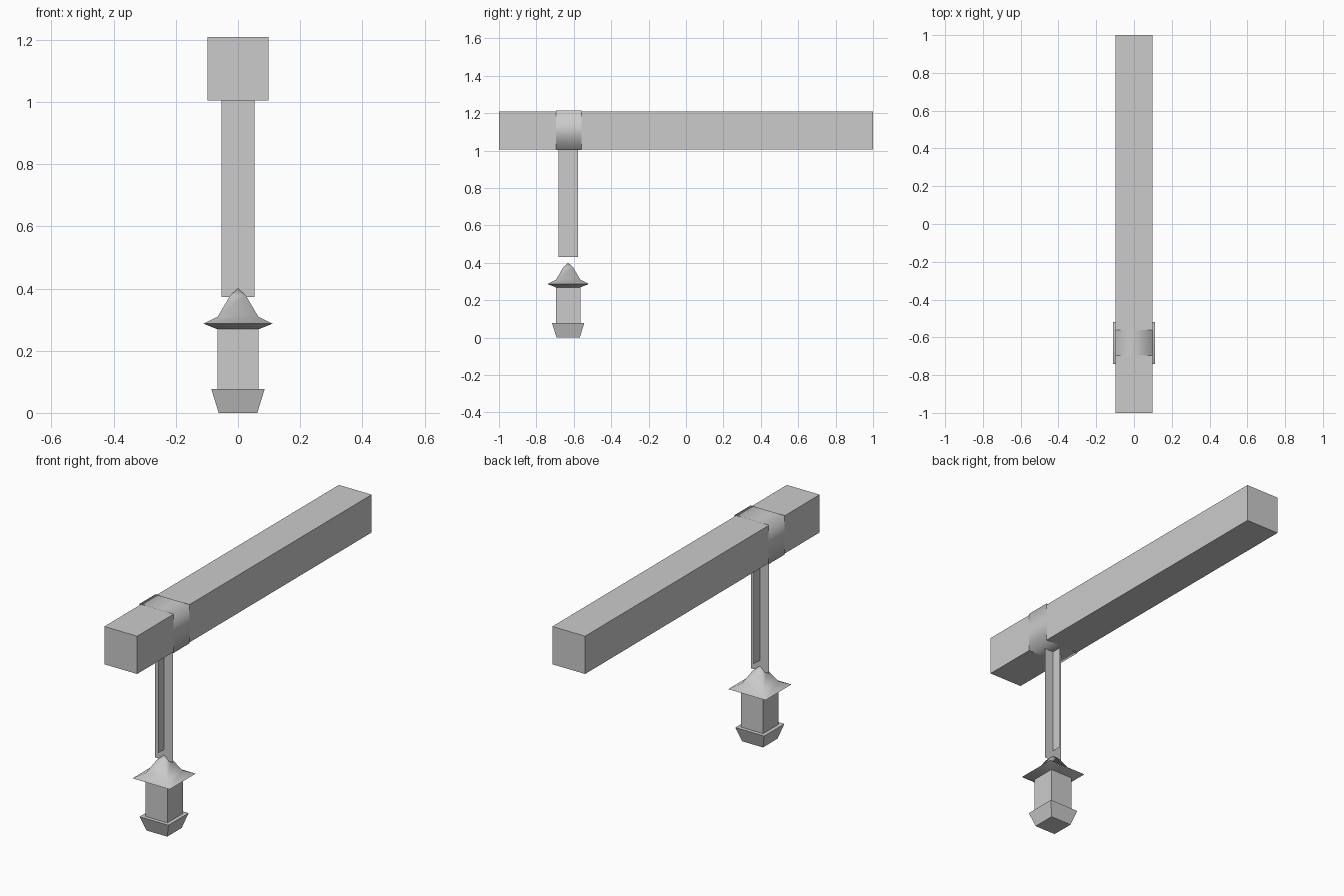
import bpy
import bmesh
from math import radians

cube = bpy.data.objects.get("Cube")
if cube:
    bpy.data.objects.remove(cube, do_unlink=True)

HANG_Y = -0.63  # where the lantern hangs along the beam

grey = bpy.data.materials.new("plain grey")
grey.use_nodes = True
COLOUR = (0.6, 0.6, 0.6, 1)
grey.diffuse_color = COLOUR
grey.node_tree.nodes["Principled BSDF"].inputs["Base Color"].default_value = COLOUR


def finish(name, bm, location, smooth_angle=None):
    """Turn a bmesh into a named, coloured object."""
    mesh = bpy.data.meshes.new(name)
    bm.to_mesh(mesh)
    bm.free()
    mesh.materials.append(grey)
    obj = bpy.data.objects.new(name, mesh)
    obj.location = location
    bpy.context.collection.objects.link(obj)
    if smooth_angle:
        bpy.ops.object.select_all(action='DESELECT')
        obj.select_set(True)
        bpy.context.view_layer.objects.active = obj
        bpy.ops.object.shade_smooth_by_angle(angle=radians(smooth_angle))
    return obj


def square_loft(name, profile, smooth_angle=None):
    """Stack square rings given as (half width, height); zero width is a tip."""
    bm = bmesh.new()
    rings = []
    for half, z in profile:
        if half == 0:
            rings.append([bm.verts.new((0, 0, z))] * 4)
        else:
            rings.append([bm.verts.new((sx * half, sy * half, z))
                          for sx, sy in ((-1, -1), (1, -1), (1, 1), (-1, 1))])
    for low, high in zip(rings, rings[1:]):
        for i in range(4):
            j = (i + 1) % 4
            corners = [low[i], low[j], high[j], high[i]]
            bm.faces.new(list(dict.fromkeys(corners)))
    bm.faces.new(rings[0][::-1])
    if profile[-1][0]:
        bm.faces.new(rings[-1])
    return finish(name, bm, (0, HANG_Y, 0), smooth_angle)


def chain_plane(name, direction, half, bottom, top):
    """Upright flat strip through the hanging axis."""
    dx, dy = direction
    bm = bmesh.new()
    bm.faces.new([bm.verts.new((s * half * dx, s * half * dy, z))
                  for s, z in ((-1, bottom), (1, bottom), (1, top), (-1, top))])
    return finish(name, bm, (0, HANG_Y, 0))


# Long square beam
bm = bmesh.new()
bmesh.ops.create_cube(bm, size=1)
bmesh.ops.scale(bm, vec=(0.196, 2, 0.204), verts=bm.verts)
finish("beam", bm, (0, 0, 1.107))

# Open band wrapped round the beam, softly shaded across its corners
bm = bmesh.new()
bmesh.ops.create_cube(bm, size=1)
bmesh.ops.scale(bm, vec=(0.203, 0.136, 0.211), verts=bm.verts)
bm.normal_update()
ends = [f for f in bm.faces if abs(f.normal.y) > 0.5]
bmesh.ops.delete(bm, geom=ends, context='FACES_ONLY')
finish("beam_band", bm, (0, HANG_Y + 0.002, 1.108), 120)

# Two crossed strips of the hanging chain
chain_plane("chain_wide", (1, 0), 0.053, 0.373, 1.005)
chain_plane("chain_side", (0, 1), 0.053, 0.43, 1.005)

# Lantern
square_loft("lantern_base", [(0.062, 0), (0.086, 0.077)])
square_loft("lantern_body", [(0.066, 0.07), (0.066, 0.275)])
square_loft("lantern_roof", [(0.066, 0.269), (0.111, 0.287), (0.065, 0.31),
                             (0.025, 0.378), (0, 0.4)], 85)
